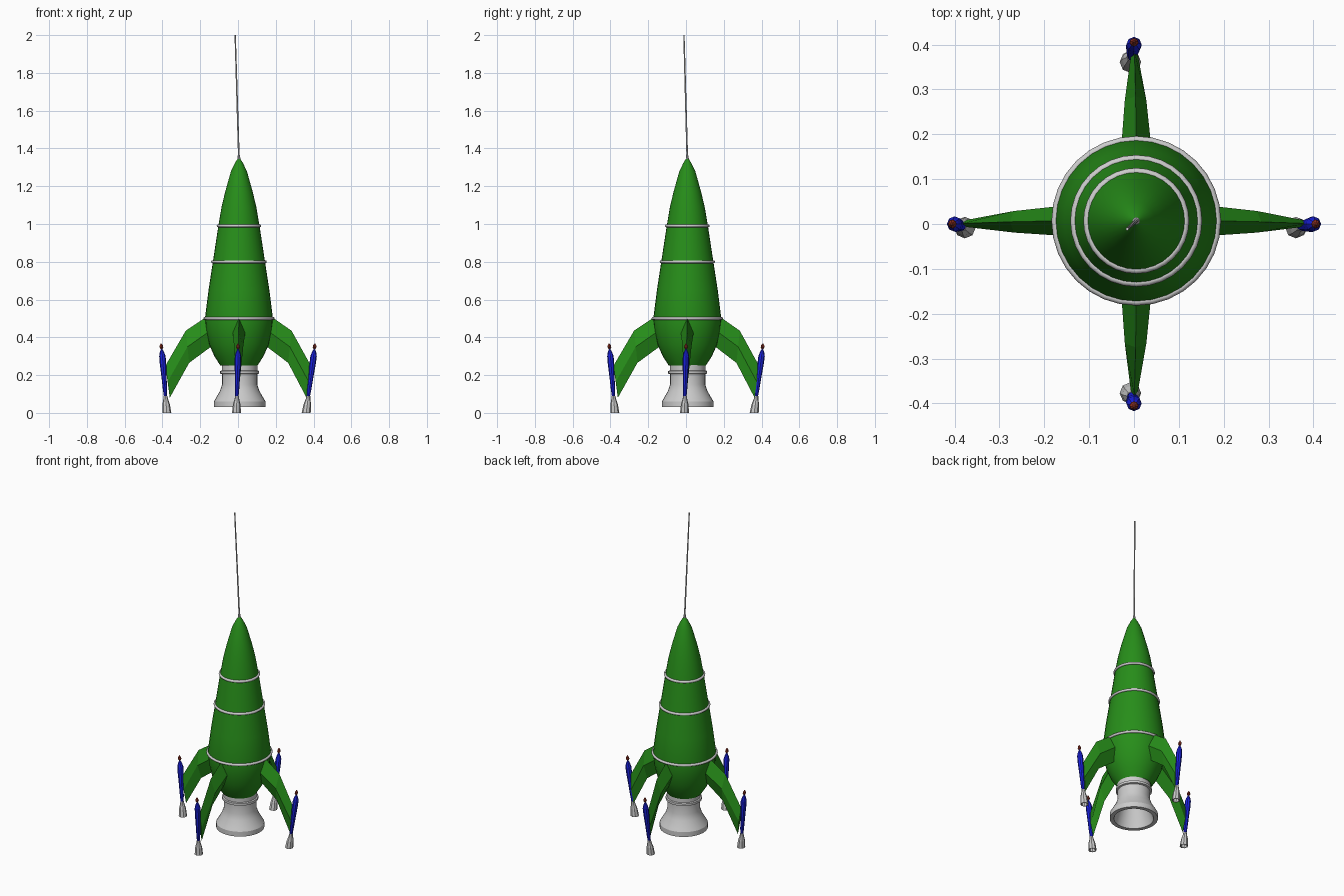
import bpy, bmesh, math
from mathutils import Matrix, Vector

if "Cube" in bpy.data.objects:
    bpy.data.objects.remove(bpy.data.objects["Cube"])


def material(name, rgb):
    m = bpy.data.materials.new(name)
    m.diffuse_color = (*rgb, 1)
    m.use_nodes = True
    m.node_tree.nodes["Principled BSDF"].inputs["Base Color"].default_value = m.diffuse_color
    return m


GREEN = material("green", (0.02, 0.27, 0.01))
BLUE = material("blue", (0.01, 0.015, 0.75))
RED = material("red", (0.28, 0.03, 0.015))


def finish(name, bm, mat=None, smooth=None):
    bmesh.ops.remove_doubles(bm, verts=bm.verts, dist=1e-5)
    bmesh.ops.recalc_face_normals(bm, faces=bm.faces)
    me = bpy.data.meshes.new(name)
    bm.to_mesh(me)
    bm.free()
    ob = bpy.data.objects.new(name, me)
    bpy.context.collection.objects.link(ob)
    if mat:
        me.materials.append(mat)
    if smooth:
        bpy.ops.object.select_all(action='DESELECT')
        ob.select_set(True)
        bpy.context.view_layer.objects.active = ob
        bpy.ops.object.shade_smooth_by_angle(angle=math.radians(smooth))
    return ob


def loft(bm, rings):
    """Bridge rings of points and cap both ends."""
    vs = [[bm.verts.new(p) for p in r] for r in rings]
    n = len(vs[0])
    for a, b in zip(vs, vs[1:]):
        for i in range(n):
            j = (i + 1) % n
            bm.faces.new((a[i], a[j], b[j], b[i]))
    bm.faces.new(vs[0])
    bm.faces.new(vs[-1])


def lathe(name, profile, sides, axis, mat=None, smooth=None, turn=0):
    """Spin (radius, z) points; axis(z) gives the centre, so it may lean."""
    bm = bmesh.new()
    rings = []
    for r, z in profile:
        cx, cy = axis(z)
        rings.append([(cx + r * math.cos(t), cy + r * math.sin(t), z)
                      for t in (turn + 2 * math.pi * i / sides for i in range(sides))])
    loft(bm, rings)
    return finish(name, bm, mat, smooth)


CX, CY = 0.005, 0.007


def centre(z):
    return CX, CY


# hull
lathe("hull", [(0.098, 0.25), (0.13, 0.30), (0.157, 0.36), (0.173, 0.43), (0.18, 0.50),
               (0.161, 0.65), (0.138, 0.80), (0.109, 0.99), (0.092, 1.09), (0.073, 1.17),
               (0.042, 1.28), (0.020, 1.325), (0.004, 1.35)],
      32, centre, GREEN, 40)

# hull bands
for label, r, z in (("lower", 0.181, 0.50), ("middle", 0.139, 0.80), ("upper", 0.110, 0.99)):
    bpy.ops.mesh.primitive_torus_add(major_segments=32, minor_segments=8, major_radius=r,
                                     minor_radius=0.008, location=(CX, CY, z))
    bpy.context.object.name = label + "_band"
    bpy.ops.object.shade_smooth_by_angle(angle=math.radians(50))

# main engine with hollow bell
lathe("main_engine", [(0.095, 0.26), (0.095, 0.225), (0.103, 0.222), (0.103, 0.208),
                      (0.093, 0.205), (0.093, 0.15), (0.105, 0.115), (0.128, 0.075),
                      (0.137, 0.06), (0.137, 0.03), (0.113, 0.03), (0.10, 0.075),
                      (0.075, 0.15)], 32, lambda z: (CX + 0.004, CY + 0.002), None, 30)

# antenna, leaning slightly
def lean(z):
    t = (z - 1.34) / 0.66
    return CX - 0.02 * t, CY - 0.018 * t


lathe("antenna", [(0.010, 1.33), (0.007, 1.355), (0.0045, 1.37), (0.0035, 2.0)],
      8, lean, None, 40)

# fins and side boosters, four around
# fin stations: outer ridge (x, z), inner ridge (x, z), half width
STATIONS = [((0.10, 0.51), (0.09, 0.37), 0.036),
            ((0.185, 0.50), (0.155, 0.345), 0.033),
            ((0.28, 0.435), (0.262, 0.265), 0.024),
            ((0.385, 0.25), (0.362, 0.08), 0.008)]

for k, side in enumerate(("right", "back", "left", "front")):
    ang = k * math.pi / 2
    rot = Matrix.Rotation(ang, 3, 'Z')

    # diamond-section fin
    bm = bmesh.new()
    rings = []
    for (ox, oz), (ix, iz), w in STATIONS:
        mx, mz = (ox + ix) / 2, (oz + iz) / 2
        ring = [(ox, 0, oz), (mx, w, mz), (ix, 0, iz), (mx, -w, mz)]
        shift = Vector((CX, CY, 0)) * max(0, min(1, (0.42 - ox) / 0.2))
        rings.append([rot @ Vector(p) + shift for p in ring])
    loft(bm, rings)
    finish(side + "_fin", bm, GREEN)

    # outward leaning booster axis
    def axis(z, rot=rot):
        p = rot @ Vector((0.369 + 0.104 * z, 0, 0))
        off = -0.008 * max(0, 1 - z / 0.3)
        return p.x + off, p.y + off

    lathe(side + "_booster_nozzle", [(0.010, 0.09), (0.012, 0.075), (0.020, 0.045),
                                     (0.024, 0.0), (0.019, 0.0), (0.012, 0.04)],
          8, axis, None, None, ang)
    lathe(side + "_booster", [(0.008, 0.075), (0.011, 0.12), (0.014, 0.20), (0.017, 0.26),
                              (0.017, 0.30), (0.012, 0.32), (0.005, 0.335)],
          8, axis, BLUE, None, ang)
    lathe(side + "_booster_stem", [(0.004, 0.32), (0.004, 0.345)], 8, axis, BLUE, None, ang)
    lathe(side + "_booster_tip", [(0.005, 0.338), (0.010, 0.348), (0.008, 0.358), (0.002, 0.368)],
          8, axis, RED, None, ang)
